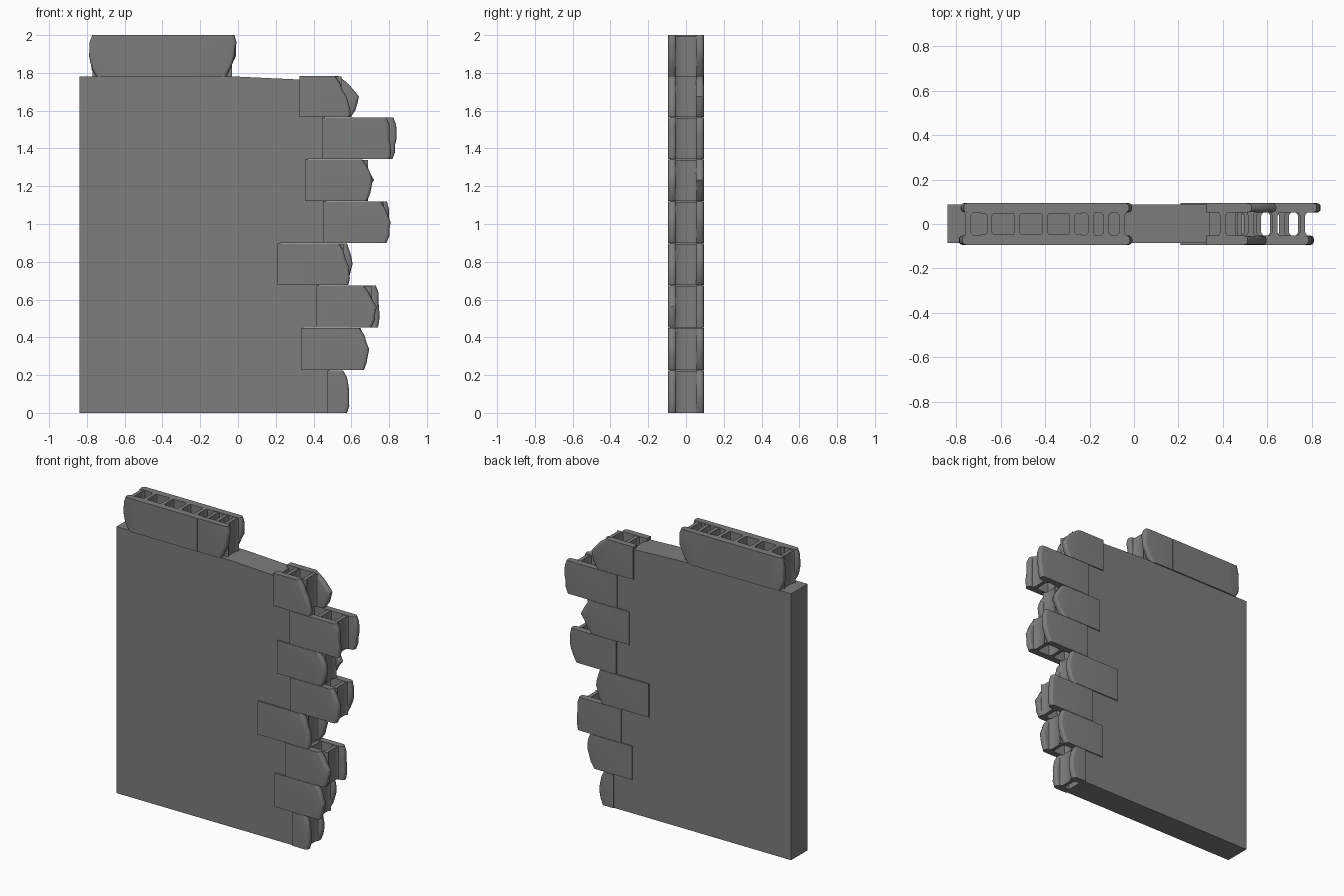
import bpy, bmesh, random
from mathutils import Vector

if "Cube" in bpy.data.objects:
    bpy.data.objects.remove(bpy.data.objects["Cube"])

random.seed(4)
mat = bpy.data.materials.new("concrete grey")
mat.diffuse_color = (0.2, 0.205, 0.2, 1)
mat.use_nodes = True
mat.node_tree.nodes["Principled BSDF"].inputs["Base Color"].default_value = mat.diffuse_color

YO, YI = 0.094, 0.052      # outer and inner y of the block shells
Z = [0, .226, .452, .676, .9, 1.122, 1.344, 1.566, 1.786, 2.0]


def prism(bm, pts, axis, lo, hi):
    """Extrude a 2D profile: axis 'y' takes (x,z) points, axis 'z' takes (x,y)."""
    def co(p, t):
        return Vector((p[0], t, p[1])) if axis == 'y' else Vector((p[0], p[1], t))
    a = [bm.verts.new(co(p, lo)) for p in pts]
    b = [bm.verts.new(co(p, hi)) for p in pts]
    n = len(pts)
    faces = [bm.faces.new(a), bm.faces.new(b[::-1])]
    for i in range(n):
        j = (i + 1) % n
        faces.append(bm.faces.new((a[j], a[i], b[i], b[j])))
    bmesh.ops.recalc_face_normals(bm, faces=faces)
    return a, b


def finish(bm, name):
    me = bpy.data.meshes.new(name)
    bm.to_mesh(me)
    bm.free()
    ob = bpy.data.objects.new(name, me)
    bpy.context.collection.objects.link(ob)
    me.materials.append(mat)
    bpy.ops.object.select_all(action='DESELECT')
    bpy.context.view_layer.objects.active = ob
    ob.select_set(True)
    bpy.ops.object.shade_smooth_by_angle(angle=0.6)
    return ob


def shell(bm, x0, ends, side, z0, z1):
    """One face wall of a block with a worn broken end (ends = bottom, mid, top x)."""
    lo, hi = sorted((side * YO, side * YI))
    d = 1 if ends[1] > x0 else -1
    n = 7
    pts = [(x0, z0)]
    for i in range(n):
        t = i / (n - 1)
        x = (ends[0] + (ends[1] - ends[0]) * t * 2 if t < .5
             else ends[1] + (ends[2] - ends[1]) * (t * 2 - 1))
        x -= d * random.uniform(0, 0.007)
        if i in (0, n - 1):
            x -= d * 0.012
        pts.append((x, z0 + (z1 - z0) * t))
    pts.append((x0, z1))
    tmp = bmesh.new()
    a, b = prism(tmp, pts, 'y', lo, hi)
    # round over the broken edges only
    worn = set(a[1:n + 1]) | set(b[1:n + 1])
    edges = [e for e in tmp.edges if e.verts[0] in worn and e.verts[1] in worn
             and abs(e.verts[0].co.y - e.verts[1].co.y) < 1e-5
             and abs(e.verts[0].co.z - e.verts[1].co.z) < (z1 - z0) * .5]
    bmesh.ops.bevel(tmp, geom=edges, offset=0.016, segments=3, profile=0.5,
                    affect='EDGES', clamp_overlap=True)
    me = bpy.data.meshes.new("tmp")
    tmp.to_mesh(me)
    tmp.free()
    bm.from_mesh(me)
    bpy.data.meshes.remove(me)


def web(bm, x, z0, z1, w=0.012):
    """Cross wall between the shells, flaring where it meets them."""
    f, y1, y2 = w + 0.012, YI + 0.004, YI - 0.014
    pts = [(x - f, -y1), (x + f, -y1), (x + w, -y2), (x + w, y2),
           (x + f, y1), (x - f, y1), (x - w, y2), (x - w, -y2)]
    prism(bm, pts, 'z', z0, z1)


def block(name, x0, front, back, z0, z1, webs):
    bm = bmesh.new()
    shell(bm, x0, front, -1, z0, z1)
    shell(bm, x0, back, 1, z0, z1)
    for x in webs:
        web(bm, x, z0, z1 - 0.004)
    finish(bm, name)


# broken blocks down the right edge: start x, front end, back end
rows = [
    (.470, (.59, .59, .575), (.575, .585, .56)),
    (.335, (.68, .70, .655), (.64, .675, .665)),
    (.415, (.72, .735, .68), (.755, .752, .745)),
    (.210, (.60, .585, .545), (.58, .61, .59)),
    (.450, (.80, .81, .77), (.77, .80, .805)),
    (.355, (.695, .715, .675), (.66, .72, .67)),
    (.445, (.82, .808, .80), (.83, .842, .835)),
    (.325, (.61, .575, .525), (.61, .645, .545)),
]
for i, (x0, f, b) in enumerate(rows):
    end = min(f[1], b[1]) - 0.05
    webs = [end]
    while webs[-1] - 0.125 > x0 + 0.04:
        webs.append(webs[-1] - 0.125)
    block(f"broken_block_{i + 1}", x0, f, b, Z[i], Z[i + 1] - 0.002, webs)

# main wall slab with a stepped right side that runs into the blocks
outline = [(-.838, 0)]
for i, r in enumerate(rows):
    top = Z[i + 1] if i < 7 else 1.764
    outline += [(r[0] + .015, Z[i]), (r[0] + .015, top)]
outline += [(0, 1.78), (-.838, 1.78)]
bm = bmesh.new()
prism(bm, outline, 'y', -.086, .087)
finish(bm, "wall_slab")

# top course: whole hollow block with a broken block at each end
zt0, zt1 = 1.778, 2.0
bm = bmesh.new()
for s in (-1, 1):
    lo, hi = sorted((s * (YO + .001), s * (YI - .004)))
    prism(bm, [(-.69, zt0), (-.235, zt0), (-.235, zt1), (-.69, zt1)], 'y', lo, hi)
for x in (-.65, -.525, -.4, -.278):
    web(bm, x, zt0, zt1)
finish(bm, "top_hollow_block")
block("top_broken_right", -.235, (-.05, -.015, -.0), (-.06, -.01, -.005),
      zt0, zt1, (-.195, -.125, -.055))
block("top_broken_left", -.69, (-.765, -.79, -.785), (-.77, -.785, -.78),
      zt0, zt1, (-.745,))
